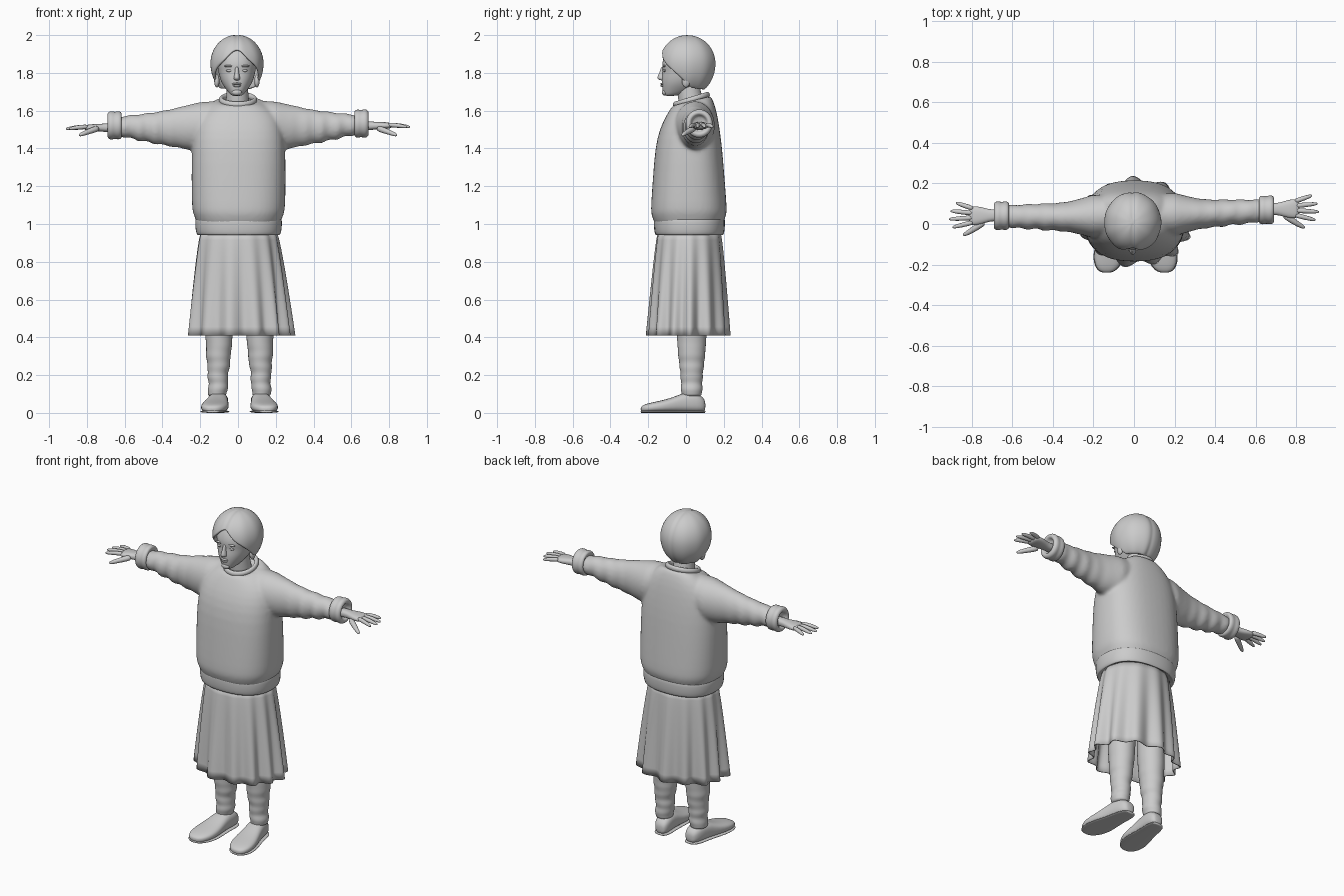
import bpy, bmesh, math
from mathutils import Vector

if "Cube" in bpy.data.objects:
    bpy.data.objects.remove(bpy.data.objects["Cube"])

clay = bpy.data.materials.new("plain_grey")
clay.use_nodes = True
clay.diffuse_color = (0.6, 0.6, 0.6, 1)
clay.node_tree.nodes["Principled BSDF"].inputs["Base Color"].default_value = (0.6, 0.6, 0.6, 1)


def finish(name, bm, subdivide=1, thickness=0):
    """Turn a bmesh into a smooth grey object with optional modifiers."""
    bmesh.ops.recalc_face_normals(bm, faces=bm.faces)
    for face in bm.faces:
        face.smooth = True
    mesh = bpy.data.meshes.new(name)
    bm.to_mesh(mesh)
    bm.free()
    mesh.materials.append(clay)
    obj = bpy.data.objects.new(name, mesh)
    bpy.context.collection.objects.link(obj)
    if thickness:
        solid = obj.modifiers.new("thickness", "SOLIDIFY")
        solid.thickness = thickness
        solid.offset = -1
    if subdivide:
        obj.modifiers.new("subdivide", "SUBSURF").levels = subdivide
        obj.modifiers["subdivide"].render_levels = subdivide
    return obj


def skin(bm, rings, closed=True):
    """Bridge rings of points, optionally closing both ends."""
    loops = [[bm.verts.new(p) for p in ring] for ring in rings]
    n = len(loops[0])
    for a, b in zip(loops, loops[1:]):
        for i in range(n):
            j = (i + 1) % n
            bm.faces.new((a[i], a[j], b[j], b[i]))
    if closed:
        bm.faces.new(loops[0])
        bm.faces.new(loops[-1])


def oval(centre, u, v, power=2.0, n=24):
    """Superellipse ring spanned by two half-axis vectors."""
    def bend(value):
        return math.copysign(abs(value) ** (2 / power), value)
    turns = [math.tau * i / n for i in range(n)]
    return [Vector(centre) + Vector(u) * bend(math.cos(t)) + Vector(v) * bend(math.sin(t))
            for t in turns]


def level(z, x, half, front, back, tilt=0, power=2.0):
    """Horizontal section given by half width and front and back limits."""
    return oval((x, (front + back) / 2, z), (half, 0, 0), (0, (back - front) / 2, tilt), power)


def upright(side, x, front, back, low, high, power=2.0):
    """Section across an arm; the arms swing slightly around the body."""
    swing = 0.022 * side * x
    centre = (side * x, (front + back) / 2 + swing, (low + high) / 2 + swing / 3)
    return oval(centre, (0, (back - front) / 2, 0), (0, 0, (high - low) / 2), power)


def tube(bm, points, radii, n=12):
    """Round limb through points, nearly horizontal."""
    points = [Vector(p) for p in points]
    rings = []
    for i, (p, r) in enumerate(zip(points, radii)):
        along = (points[min(i + 1, len(points) - 1)] - points[max(i - 1, 0)]).normalized()
        u = along.cross(Vector((0, 0, 1))).normalized()
        rings.append(oval(p, u * r, u.cross(along) * r, n=n))
    skin(bm, rings)


def ball(name, centre, size):
    bm = bmesh.new()
    bmesh.ops.create_uvsphere(bm, u_segments=20, v_segments=12, radius=1)
    for v in bm.verts:
        v.co = Vector(centre) + Vector([a * b for a, b in zip(v.co, size)])
    return finish(name, bm, 0)


def blend(table, t):
    """Linear lookup in a table of pairs."""
    for (a, va), (b, vb) in zip(table, table[1:]):
        if t <= b:
            return va + (vb - va) * (t - a) / (b - a)
    return table[-1][1]


# Sweater: torso and sleeves fused into one soft surface
bm = bmesh.new()
torso = [(0.97, .222, -.165, .195, 0), (1.03, .228, -.175, .205, 0), (1.05, .243, -.187, .218, 0),
         (1.1, .25, -.187, .217, 0), (1.25, .251, -.176, .205, 0), (1.4, .25, -.165, .193, 0),
         (1.5, .24, -.142, .18, 0), (1.58, .215, -.108, .165, .01), (1.635, .155, -.08, .145, .02),
         (1.665, .1, -.062, .125, .026), (1.63, .07, -.045, .1, .02)]
skin(bm, [level(z, 0.003, half, f, b, tilt, 2.5) for z, half, f, b, tilt in torso])
sleeve = [(.08, -.05, .14, 1.45, 1.655), (.2, -.065, .15, 1.385, 1.648), (.27, -.045, .13, 1.395, 1.632),
          (.34, -.03, .115, 1.41, 1.615), (.4, -.025, .112, 1.42, 1.602), (.5, -.015, .11, 1.44, 1.588),
          (.58, -.01, .108, 1.458, 1.58), (.64, .005, .105, 1.475, 1.57)]
for side in (-1, 1):
    rings = []
    for i in range(33):
        x = 0.08 + 0.56 * i / 32
        f, b, lo, hi = [blend([(s[0], s[k]) for s in sleeve], x) for k in range(1, 5)]
        fold = 0.007 * math.sin(x * 75) * min(1, max(0, (x - 0.25) * 5))
        rings.append(upright(side, x, f - fold, b + fold / 2, lo - fold, hi - fold / 2))
    skin(bm, rings)
sweater = finish("sweater", bm, 1)
remesh = sweater.modifiers.new("fuse", "REMESH")
remesh.mode = "VOXEL"
remesh.voxel_size = 0.01
remesh.use_smooth_shade = True
soften = sweater.modifiers.new("soften", "SMOOTH")
soften.iterations = 6

# Waistband and collar
bm = bmesh.new()
band = [(.96, .2), (.94, .215), (.943, .223), (.97, .23), (1.01, .232), (1.035, .23), (1.04, .21)]
skin(bm, [level(z, 0.003, r, 0.018 - r * .82, 0.018 + r * .82, 0, 2.4) for z, r in band])
finish("sweater_waistband", bm)
bm = bmesh.new()
rings = []
for i in range(11):
    t = math.tau * i / 10
    grow = 0.013 * math.cos(t)
    rings.append(level(1.658 + .017 * math.sin(t), 0, .09 + grow, -.058 - grow, .115 + grow, .026))
skin(bm, rings, False)
bmesh.ops.remove_doubles(bm, verts=bm.verts, dist=1e-5)
finish("sweater_collar", bm)

# Skirt: flared sheet whose pleats deepen towards the hem
bm = bmesh.new()
rings = []
for k in range(13):
    t = k / 12
    ring = []
    for i in range(160):
        a = math.tau * i / 160
        wave = math.sin(13 * a + 0.9 * math.sin(2 * a + 1)) + 0.35 * math.sin(7 * a + 2)
        r = 1 + (0.012 + 0.055 * t) * wave - 0.02 * t
        ring.append(((0.2 + 0.073 * t ** .75) * r * math.cos(a) + 0.003 + .011 * t,
                     (0.165 + 0.048 * t ** .75) * r * math.sin(a) + 0.016 - .006 * t, 0.96 - 0.55 * t))
    rings.append(ring)
skin(bm, rings, False)
finish("skirt", bm, 0, 0.006)

shoe = [(.103, .02, .02, .055), (.095, .036, .006, .08), (.06, .05, .002, .105), (0, .053, .002, .112),
        (-.05, .06, .002, .09), (-.11, .072, .002, .07), (-.17, .073, .002, .058),
        (-.215, .056, .003, .047), (-.234, .034, .006, .037), (-.24, .014, .012, .028)]
for side, label in ((-1, "right"), (1, "left")):
    foot_x = side * 0.118 + 0.008

    # Baggy trouser legs with creases gathered at the ankle
    bm = bmesh.new()
    rings = []
    for i in range(45):
        z = 0.085 + 0.78 * i / 44
        r = blend([(.08, .052), (.2, .056), (.3, .068), (.42, .076), (.9, .088)], z)
        r += 0.005 * math.sin(z * 110) * max(0, 1 - z * 2.6)
        lean = 0.004 * math.sin(z * 60 + side) * max(0, 1 - z * 2)
        x = foot_x - side * 0.012 * min(1, z * 2) + lean
        rings.append(level(z, x, r * .96, 0.03 - r * 1.05, 0.03 + r * 1.05))
    skin(bm, rings)
    finish(label + "_trouser_leg", bm)

    # Shoes with a thin sole, toes turned out
    for part in ("shoe", "sole"):
        bm = bmesh.new()
        rings = []
        for y, half, low, high in shoe:
            x = foot_x - side * (y * 0.12 + 0.004)
            if part == "sole":
                low, high, half = 0, 0.014, half + 0.004
            rings.append(oval((x, y, (low + high) / 2), (half, 0, 0), (0, 0, (high - low) / 2), 2.6))
        skin(bm, rings)
        finish(label + "_" + part, bm)

    # Rolled cuff
    bm = bmesh.new()
    profile = [(.63, .04), (.615, .058), (.617, .071), (.635, .077), (.652, .07), (.67, .078),
               (.687, .072), (.693, .056), (.685, .044), (.66, .04)]
    skin(bm, [upright(side, x, .055 - r * .95, .055 + r * .95, 1.527 - r, 1.527 + r) for x, r in profile])
    finish(label + "_cuff", bm)

    # Hand: flat palm, four spread fingers and a thumb
    bm = bmesh.new()
    palm = [(.64, .03, .025), (.69, .028, .023), (.72, .032, .021), (.76, .045, .02),
            (.795, .048, .017), (.815, .042, .012)]
    skin(bm, [upright(side, x, .058 - w, .058 + w, 1.515 - h, 1.515 + h, 2.4) for x, w, h in palm])
    finish(label + "_palm", bm)
    bm = bmesh.new()
    for i, length in enumerate((.105, .122, .115, .088)):
        spread = (i - 1.4) / 1.5
        points = [(side * (.79 + length * t), .058 + spread * (.033 + .028 * t) + .018 * side,
                   1.52 - .012 * t * t + .005 * side) for t in (0, .35, .7, .93, 1)]
        tube(bm, points, (.0125, .0125, .011, .008, .003))
    thumb = [(.735, .03, 1.508), (.775, .002, 1.495), (.81, -.02, 1.482), (.835, -.034, 1.472),
             (.842, -.038, 1.469)]
    tube(bm, [(side * x, y + .018 * side, z) for x, y, z in thumb], (.018, .016, .013, .01, .004))
    finish(label + "_fingers", bm)

# Neck and face
HEAD_X = -0.006
bm = bmesh.new()
skin(bm, [level(z, HEAD_X / 2, r, f, f + 2.1 * r, .01)
          for z, r, f in ((1.6, .07, -.04), (1.66, .06, -.04), (1.72, .056, -.045), (1.78, .056, -.05))])
finish("neck", bm)
bm = bmesh.new()
skull = [(1.678, .016, -.105, -.07), (1.682, .032, -.117, -.03), (1.705, .052, -.124, .03),
         (1.74, .078, -.128, .08), (1.775, .092, -.129, .11), (1.81, .099, -.123, .12),
         (1.835, .104, -.128, .125), (1.87, .106, -.124, .125), (1.92, .09, -.104, .11),
         (1.95, .06, -.07, .08)]
skin(bm, [level(z, HEAD_X, half, f, b, 0, 2.2) for z, half, f, b in skull])
finish("head", bm, 2)
bm = bmesh.new()
bridge = [(1.835, .009, -.132), (1.81, .01, -.137), (1.785, .014, -.149), (1.772, .018, -.153),
          (1.763, .015, -.144), (1.76, .008, -.13)]
skin(bm, [level(z, HEAD_X, half, f, -.105) for z, half, f in bridge])
finish("nose", bm)
ball("upper_lip", (HEAD_X, -.125, 1.742), (.025, .011, .006))
ball("lower_lip", (HEAD_X, -.124, 1.732), (.021, .011, .007))
ball("chin", (HEAD_X, -.113, 1.697), (.026, .015, .017))
for side, label in ((-1, "right"), (1, "left")):
    ball(label + "_eye", (HEAD_X + side * .04, -.112, 1.812), (.017, .009, .007))
    ball(label + "_brow", (HEAD_X + side * .042, -.116, 1.836), (.026, .009, .006))
    ball(label + "_ear", (HEAD_X + side * .106, .0, 1.757), (.014, .022, .034))

# Bobbed hair, parted in the middle, with a hem that opens around the face
hem = [(0, 1.925), (.2, 1.912), (.5, 1.868), (.9, 1.825), (1.2, 1.785), (1.5, 1.745), (1.8, 1.715), (4, 1.7)]
bm = bmesh.new()
rings = []
for k in range(1, 19):
    ring = []
    for i in range(72):
        a = math.tau * i / 72 - math.pi
        drop = blend(hem, abs(a)) - 1.85
        depth = 0.15 if drop > 0 else 0.175
        phi = math.acos(drop / depth) * k / 18
        height = math.cos(phi)
        x = math.sin(phi) * math.sin(a) * .141
        swell = 1 - .03 * math.exp(-(x / .012) ** 2) + .008 * math.sin(a * 9) * k / 18
        y = .008 - .15 * math.sin(phi) * math.cos(a) * swell
        z = 1.85 + height * swell * (.152 if height > 0 else .175)
        ring.append((HEAD_X + x * swell, y, z))
    rings.append(ring)
skin(bm, rings, False)
bmesh.ops.holes_fill(bm, edges=[e for e in bm.edges if e.is_boundary and e.verts[0].co.z > 1.98])
finish("hair", bm, 1, 0.014)
